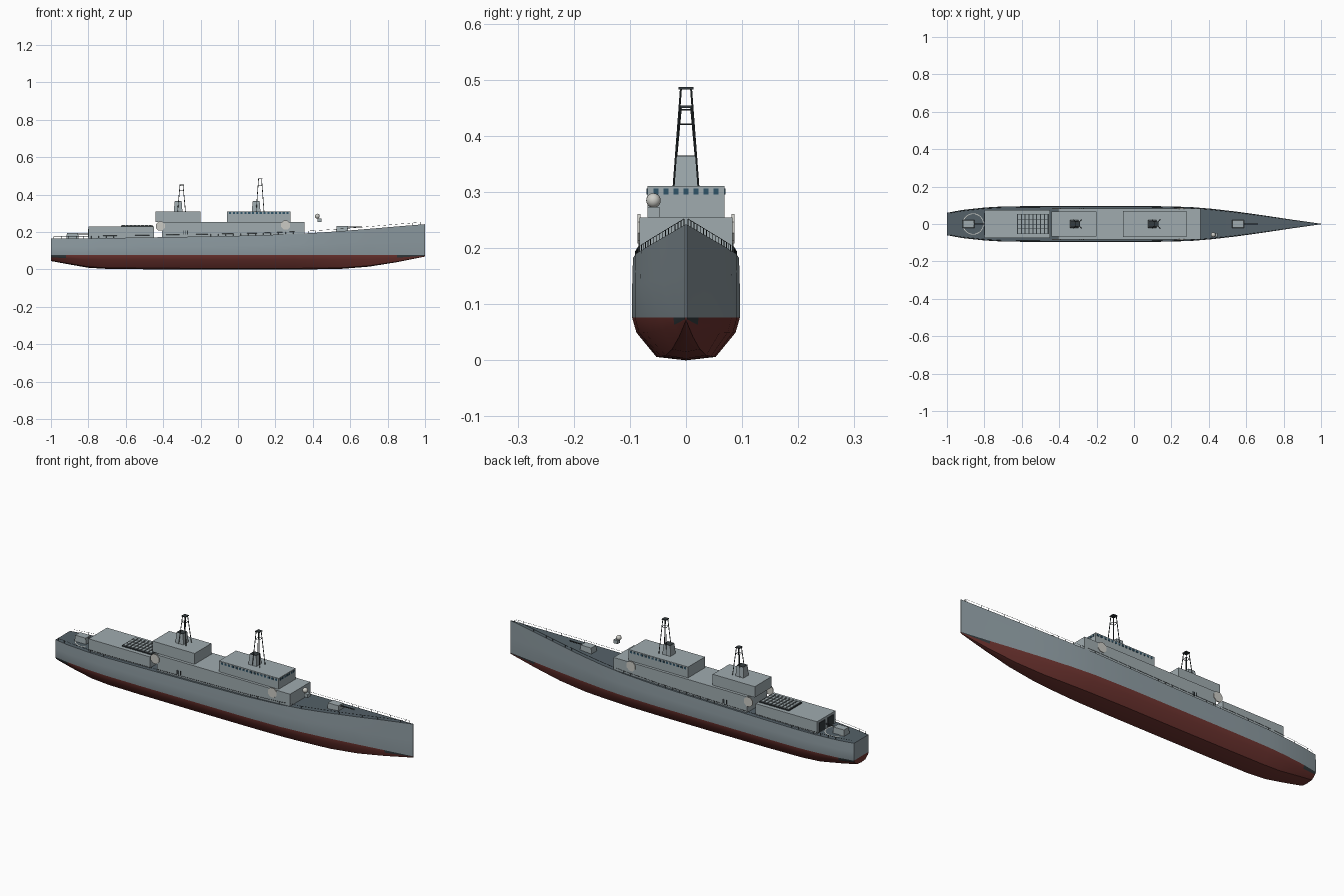
import bpy, bmesh, math
from mathutils import Vector, Matrix

if "Cube" in bpy.data.objects:
    bpy.data.objects.remove(bpy.data.objects["Cube"])


def mat(name, r, g, b):
    m = bpy.data.materials.new(name)
    m.diffuse_color = (r, g, b, 1)
    m.use_nodes = True
    m.node_tree.nodes["Principled BSDF"].inputs["Base Color"].default_value = m.diffuse_color
    return m


GREY = mat("hull_grey", .27, .33, .36)
LIGHT = mat("house_grey", .35, .41, .43)
RED = mat("antifouling_red", .16, .035, .03)
DARK = mat("dark_fittings", .035, .045, .05)
DECK = mat("deck_grey", .09, .12, .14)
GLASS = mat("window_blue", .03, .09, .14)
PALE = mat("radome_pale", .6, .6, .56)


def finish(name, bm, *mats, smooth=None):
    me = bpy.data.meshes.new(name)
    bmesh.ops.recalc_face_normals(bm, faces=bm.faces[:])
    bm.to_mesh(me)
    bm.free()
    for m in mats:
        me.materials.append(m)
    if smooth:
        for p in me.polygons:
            p.use_smooth = True
        me.set_sharp_from_angle(angle=math.radians(smooth))
    ob = bpy.data.objects.new(name, me)
    bpy.context.collection.objects.link(ob)
    return ob


def add_box(bm, x0, x1, y0, y1, z0, z1, taper=1):
    c = Vector(((x0 + x1) / 2, (y0 + y1) / 2, (z0 + z1) / 2))
    size = Matrix.Diagonal((x1 - x0, y1 - y0, z1 - z0, 1))
    for v in bmesh.ops.create_cube(bm, size=1, matrix=Matrix.Translation(c) @ size)["verts"]:
        if v.co.z > c.z:
            v.co.x = c.x + (v.co.x - c.x) * taper
            v.co.y = c.y + (v.co.y - c.y) * taper


def add_rod(bm, a, b, r, sides=6):
    a, b = Vector(a), Vector(b)
    d = b - a
    m = Matrix.Translation((a + b) / 2) @ d.to_track_quat('Z', 'Y').to_matrix().to_4x4()
    bmesh.ops.create_cone(bm, cap_ends=True, segments=sides, radius1=r, radius2=r,
                          depth=d.length, matrix=m)


def boxes(name, m, *specs):
    bm = bmesh.new()
    for s in specs:
        add_box(bm, *s)
    return finish(name, bm, m)


# Hull stations: x, half width, keel height, deck height
ST = [(-1, .06, .045, .165), (-.92, .075, .03, .165), (-.8, .088, .009, .166),
      (-.7, .094, .003, .168), (-.5, .096, .001, .171), (-.2, .096, 0, .176),
      (.1, .096, 0, .182), (.3, .091, 0, .19), (.42, .081, .001, .196),
      (.55, .066, .003, .205), (.7, .045, .015, .217), (.85, .0225, .039, .23),
      (1, .0015, .069, .242)]
WL = .076


def sample(x):
    for a, b in zip(ST, ST[1:]):
        if x <= b[0]:
            t = (x - a[0]) / (b[0] - a[0])
            return [p + (q - p) * t for p, q in zip(a, b)]
    return ST[-1]


# Hull lofted from the stations
bm = bmesh.new()
rings = []
for x, w, k, d in ST:
    h = WL - k
    half = [(w * .55, k + .08 * h), (w * .92, k + .65 * h), (w, WL), (w, (WL + d) / 2), (w * .985, d)]
    pts = [(-y, z) for y, z in reversed(half)] + [(0, k)] + half
    rings.append([bm.verts.new((x, y, z)) for y, z in pts])
n = len(rings[0])
for i, (a, b) in enumerate(zip(rings, rings[1:])):
    for j in range(n):
        f = bm.faces.new((a[j], a[(j + 1) % n], b[(j + 1) % n], b[j]))
        f.material_index = 2 if j == n - 1 else (1 if 2 <= j <= 7 else 0)
        if i in (0, len(ST) - 2) and j in (2, 7):
            f.material_index = 3
for r in (rings[0], rings[-1]):
    bm.faces.new(r[2:9]).material_index = 1
    bm.faces.new(r[:3] + r[8:])
finish("hull", bm, GREY, RED, DECK, DARK, smooth=35)

# Superstructure blocks
boxes("main_deckhouse", LIGHT, (-.405, .355, -.083, .083, .16, .255))
boxes("bridge", LIGHT, (-.06, .28, -.069, .069, .255, .311))
boxes("aft_control_block", LIGHT, (-.44, -.2, -.068, .068, .255, .311))
boxes("hangar", LIGHT, (-.8, -.45, -.075, .075, .155, .229))
boxes("hangar_doors", DARK, *[(-.803, -.799, s - .024, s + .024, .17, .217) for s in (-.034, .034)])

# Bridge windows on the front and both sides
wins = [(.279, .282, y * .0178 - .0045, y * .0178 + .0045, .296, .306) for y in range(-3, 4)]
for i in range(16):
    x = -.048 + i * .0205
    for s in (-1, 1):
        wins.append((x, x + .011, s * .069 - .0015, s * .069 + .0015, .296, .306))
boxes("bridge_windows", GLASS, *wins)

# Small louvres on the deckhouse sides
boxes("side_louvres", DARK, *[(x - .002, x + .002, s * .083 - .002, s * .083 + .002, .188, .208)
                              for x in (-.29, -.28, -.27) for s in (-1, 1)])

# Octagonal radar panels
bm = bmesh.new()
for x, z in ((.255, .237), (-.415, .232)):
    for s in (-1, 1):
        q = Matrix.Translation((x, s * .0835, z)) @ Matrix.Rotation(math.pi / 2, 4, 'X') \
            @ Matrix.Rotation(math.pi / 8, 4, 'Z')
        bmesh.ops.create_cone(bm, cap_ends=True, segments=8, radius1=.026, radius2=.026,
                              depth=.005, matrix=q)
finish("radar_panels", bm, PALE)

# Funnels and lattice masts
for name, fx, mx, top in (("fore", .097, .118, .485), ("aft", -.32, -.302, .452)):
    boxes(name + "_funnel", LIGHT, (fx - .023, fx + .023, -.021, .021, .311, .363, .82))
    boxes(name + "_funnel_cap", DARK, (fx - .018, fx + .018, -.017, .017, .363, .365))
    bm = bmesh.new()
    for sx in (-1, 1):
        for sy in (-1, 1):
            add_rod(bm, (mx + sx * .021, sy * .022, .311), (mx + sx * .008, sy * .009, top), .0018)
    for t in (.4, .78):
        z, e, g = .311 + (top - .311) * t, .021 - .013 * t, .022 - .013 * t
        c = [(mx - e, -g, z), (mx + e, -g, z), (mx + e, g, z), (mx - e, g, z)]
        if t > .5:
            for i in range(4):
                add_rod(bm, c[i], c[(i + 1) % 4], .0012)
    add_box(bm, mx - .012, mx + .012, -.013, .013, top - .002, top + .002)
    finish(name + "_lattice_mast", bm, DARK)

# Gun turrets with barrels
for name, x, z in (("fore", .557, .2), ("aft", -.885, .163)):
    boxes(name + "_gun_turret", LIGHT, (x - .033, x + .033, -.022, .022, z, z + .033, .9))
    bm = bmesh.new()
    add_rod(bm, (x + .02, 0, z + .026), (x + .107, 0, z + .028), .003, 8)
    finish(name + "_gun_barrel", bm, DARK)

# Close-in defence mount with dome
boxes("defence_mount", LIGHT, (.424, .446, -.069, -.047, .255, .273))
bm = bmesh.new()
bmesh.ops.create_uvsphere(bm, u_segments=16, v_segments=10, radius=.013,
                          matrix=Matrix.Translation((.424, -.058, .285)))
finish("defence_dome", bm, PALE, smooth=40)

# Missile hatch grid on the hangar roof
boxes("aft_hatch_base", DARK, (-.625, -.455, -.054, .054, .228, .234))
boxes("aft_hatches", LIGHT, *[(-.62 + i * .0205, -.605 + i * .0205, -.05 + j * .0255, -.027 + j * .0255,
                               .233, .237) for i in range(8) for j in range(4)])

# Landing circle on the stern deck
bm = bmesh.new()
N = 32
ring = [[bm.verts.new((-.86 + r * math.cos(i * math.tau / N), r * math.sin(i * math.tau / N), .1675))
         for i in range(N)] for r in (.053, .057)]
for i in range(N):
    k = (i + 1) % N
    bm.faces.new((ring[0][i], ring[1][i], ring[1][k], ring[0][k]))
finish("landing_circle", bm, PALE)

# Guard rails following the deck edge
bm = bmesh.new()
for s in (-1, 1):
    prev = None
    for i in range(50):
        x, w, _, d = sample(-.985 + i * .04)
        y = s * max(w * .95 - .001, .0005)
        p = Vector((x, y, d + .012))
        add_rod(bm, (x, y, d - .002), p, .0007, 4)
        if prev:
            add_rod(bm, prev, p, .0006, 4)
        prev = p
finish("guard_rails", bm, DARK)
